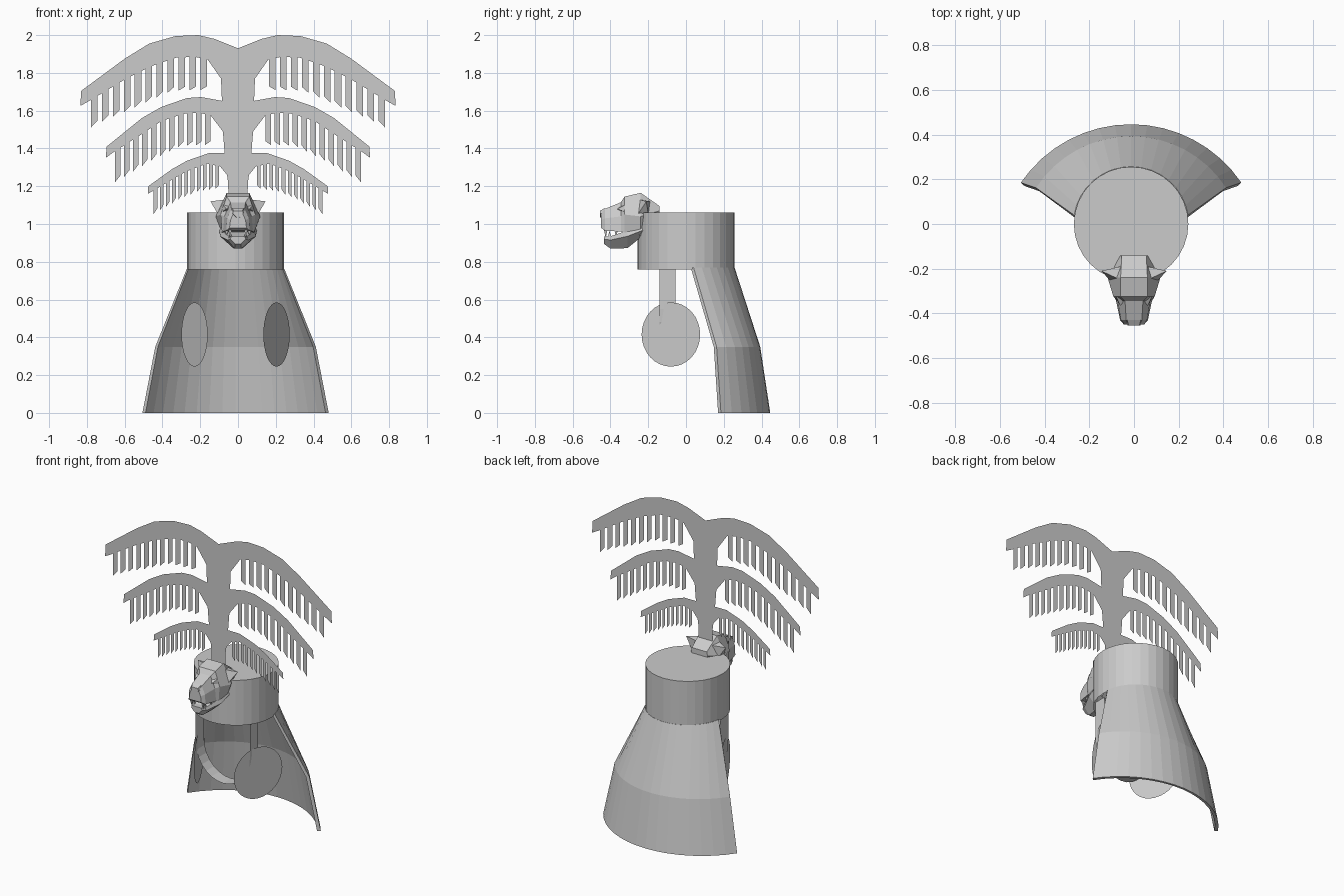
import bpy, bmesh, math
from mathutils import Vector

if "Cube" in bpy.data.objects:
    bpy.data.objects.remove(bpy.data.objects["Cube"])

CX = -0.013      # the cap sits slightly left of the plume


def make(name, verts, faces, fix=True):
    bm = bmesh.new()
    vs = [bm.verts.new(v) for v in verts]
    for f in faces:
        bm.faces.new([vs[i] for i in f])
    if fix:
        bmesh.ops.recalc_face_normals(bm, faces=bm.faces)
    me = bpy.data.meshes.new(name)
    bm.to_mesh(me)
    bm.free()
    ob = bpy.data.objects.new(name, me)
    bpy.context.collection.objects.link(ob)
    return ob


def loft(name, rings, closed=True, caps=True):
    n = len(rings[0])
    verts = [p for r in rings for p in r]
    faces = []
    for k in range(len(rings) - 1):
        for i in range(n if closed else n - 1):
            j = (i + 1) % n
            faces.append((k * n + i, k * n + j, (k + 1) * n + j, (k + 1) * n + i))
    if caps:
        faces.append(tuple(range(n))[::-1])
        faces.append(tuple((len(rings) - 1) * n + i for i in range(n)))
    return make(name, verts, faces)


def interp(pts, x):
    for (x0, z0), (x1, z1) in zip(pts, pts[1:]):
        if x <= x1:
            return z0 + (z1 - z0) * (x - x0) / (x1 - x0)
    return pts[-1][1]


# Cap: round drum, closed on top, open below
N = 32
ring = [(CX + .256 * math.cos(2 * math.pi * i / N), .256 * math.sin(2 * math.pi * i / N)) for i in range(N)]
cap = [(x, y, z) for z in (.76, 1.06) for x, y in ring]
make("cap", cap, [(i, (i + 1) % N, N + (i + 1) % N, N + i) for i in range(N)] + [tuple(range(N, 2 * N))])

# Neck drape: arcs flaring out behind (half width, end y, back y, z)
rings = []
for hw, y0, y1, z in [(.255, .04, .257, .77), (.425, .162, .393, .35), (.493, .185, .446, 0)]:
    s = y1 - y0
    r = (hw * hw + s * s) / (2 * s)
    a = math.asin(min(1, hw / r))
    rings.append([(CX + r * math.sin(a * t / 8), y1 - r + r * math.cos(a * t / 8), z) for t in range(-8, 9)])
thick = .015
inner = [[(CX + (x - CX) * (1 - thick / .45), y - thick, z) for x, y, z in r] for r in rings]
loft("neck_drape", [o + i[::-1] for o, i in zip(rings, inner)])

# Chin strap: U-shaped ribbon
path = [(CX - .2, .78), (CX - .2, .55)]
path += [(CX - .2 * math.cos(math.pi * i / 14), .53 - .22 * math.sin(math.pi * i / 14)) for i in range(1, 14)]
path += [(CX + .2, .55), (CX + .2, .78)]
loft("chin_strap", [[(x, y, z) for x, z in path] for y in (-.14, -.055)], closed=False, caps=False)

# Ear discs: flat circles turned a little to the front
for side, name in ((-1, "left_ear_disc"), (1, "right_ear_disc")):
    pts = []
    for i in range(N):
        c, s = .17 * math.cos(2 * math.pi * i / N), .17 * math.sin(2 * math.pi * i / N)
        pts.append((CX + side * (.217 + .41 * c), -.08 + .912 * c, .415 + s))
    make(name, pts, [tuple(range(N))], fix=False)

# Plume: flat stem with three pairs of fringed fronds
PY = -.205
FRONDS = [  # upper outline, lower outline, strip range, strip bottoms, strip count
    ([(0, 1.93), (.125, 1.98), (.21, 2), (.33, 1.995), (.47, 1.955), (.6, 1.875), (.83, 1.705), (.835, 1.625)],
     [(0, 1.65), (.085, 1.65), (.09, 1.77), (.16, 1.87), (.23, 1.885), (.33, 1.88), (.46, 1.835), (.6, 1.765), (.79, 1.65)],
     (.165, .778), [(.1, 1.72), (.35, 1.715), (.56, 1.62), (.67, 1.575), (.8, 1.51)], 11),
    ([(0, 1.65), (.075, 1.65), (.195, 1.672), (.27, 1.667), (.405, 1.62), (.51, 1.56), (.695, 1.41), (.7, 1.35)],
     [(0, 1.37), (.07, 1.37), (.08, 1.49), (.145, 1.575), (.21, 1.59), (.29, 1.583), (.405, 1.545), (.51, 1.475), (.66, 1.38)],
     (.145, .652), [(.1, 1.43), (.3, 1.425), (.45, 1.35), (.65, 1.23)], 11),
    ([(0, 1.375), (.05, 1.375), (.155, 1.375), (.27, 1.335), (.35, 1.29), (.475, 1.2), (.477, 1.16)],
     [(0, 1.2), (.05, 1.2), (.058, 1.26), (.095, 1.305), (.165, 1.32), (.27, 1.28), (.35, 1.235), (.45, 1.175)],
     (.1, .447), [(.08, 1.2), (.2, 1.185), (.3, 1.145), (.45, 1.06)], 11),
]
verts, faces = [], []


def poly(pts):
    faces.append(tuple(range(len(verts), len(verts) + len(pts))))
    verts.extend((x, PY, z) for x, z in pts)


poly([(-.05, 1.05), (.05, 1.05), (.053, 1.3), (.08, 1.7), (.07, 1.8), (-.07, 1.8), (-.08, 1.7), (-.053, 1.3)])
for top, low, (xa, xb), ends, count in FRONDS:
    for s in (1, -1):
        poly([(s * x, z) for x, z in top + low[::-1]])
        pitch = (xb - xa) / (count - .4)
        for i in range(count):
            a = xa + i * pitch
            b = a + pitch * .6
            quad = [(a, interp(low, a) + .01), (a, interp(ends, a) + .01),
                    (b, interp(ends, b) - .01), (b, interp(low, b) + .01)]
            poly([(s * x, z) for x, z in quad])
make("feather_plume", verts, faces, fix=False)


# Animal head: faceted hexagonal sections (y, top w/z, middle w/z, bottom w/z)
def hexes(name, rows):
    loft(name, [[(-a, y, za), (a, y, za), (b, y, zb), (c, y, zc), (-c, y, zc), (-b, y, zb)]
                for y, a, za, b, zb, c, zc in rows])


hexes("head_skull", [
    (-.14, .055, 1.095, .06, 1.07, .05, 1.02),
    (-.24, .06, 1.165, .118, 1.04, .08, .94),
    (-.325, .06, 1.145, .092, 1.05, .085, .955),
    (-.345, .04, 1.115, .072, 1.04, .08, .96),
    (-.43, .035, 1.08, .058, 1.03, .062, .965),
    (-.45, .025, 1.055, .04, 1.02, .045, .98)])
hexes("head_jaw", [
    (-.22, .085, 1.0, .1, .97, .05, .945),
    (-.31, .085, .965, .095, .935, .025, .872),
    (-.40, .05, .935, .055, .915, .018, .87),
    (-.435, .035, .935, .04, .92, .015, .895)])
hexes("nose", [
    (-.43, .03, 1.085, .034, 1.06, .012, 1.035),
    (-.455, .024, 1.07, .028, 1.055, .008, 1.035)])


def cone(name, base, tip):
    n = len(base)
    make(name, base + [tip], [(i, (i + 1) % n, n) for i in range(n)] + [tuple(range(n))[::-1]])


for s, side in ((-1, "left"), (1, "right")):
    # Ears
    cone(side + "_ear", [(s * .06, -.25, 1.13), (s * .105, -.255, 1.05), (s * .1, -.2, 1.05), (s * .06, -.19, 1.12)],
         (s * .146, -.21, 1.12))
    # Eyes under the brow
    cone(side + "_eye", [(s * .035, -.335, 1.1), (s * .08, -.325, 1.1), (s * .083, -.325, 1.065), (s * .04, -.34, 1.065)],
         (s * .062, -.365, 1.08))
    # Upper and lower fangs
    for y, x, z0, z1, nm in ((-.425, .042, .975, .925, "_upper_fang"), (-.405, .04, .925, .965, "_lower_fang"),
                             (-.37, .06, .97, .935, "_back_tooth")):
        cone(side + nm, [(s * (x + dx), y + dy, z0) for dx, dy in ((-.01, -.01), (.01, -.01), (.01, .01), (-.01, .01))],
             (s * x, y, z1))
